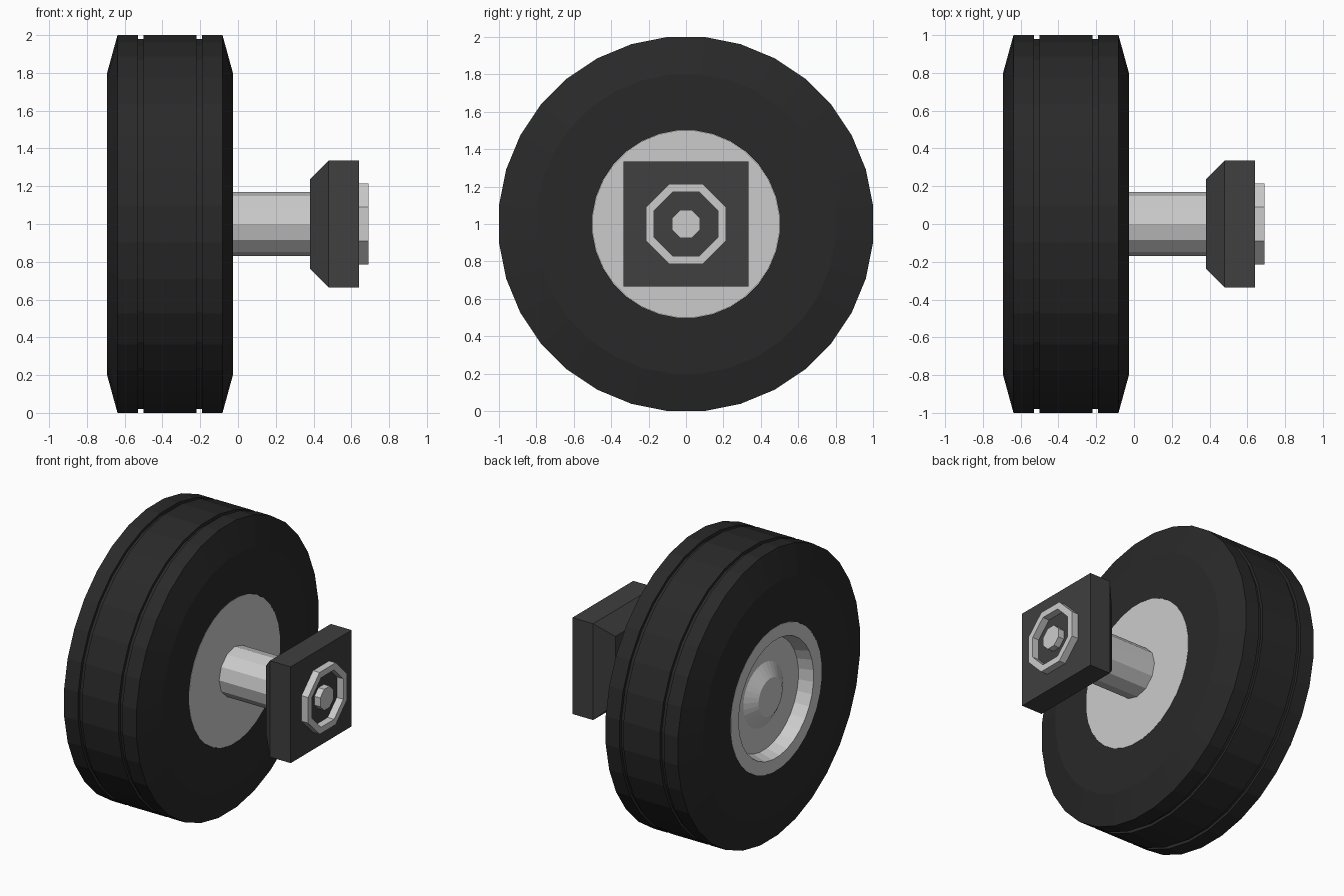
import bpy
import bmesh
from math import cos, sin, pi

if "Cube" in bpy.data.objects:
    bpy.data.objects.remove(bpy.data.objects["Cube"])


def material(name, v):
    m = bpy.data.materials.new(name)
    m.diffuse_color = (v, v, v, 1)
    m.use_nodes = True
    m.node_tree.nodes["Principled BSDF"].inputs["Base Color"].default_value = m.diffuse_color
    return m


rubber = material("rubber", 0.022)
dark = material("dark_metal", 0.05)


def finish(bm, name, mat=None):
    bmesh.ops.recalc_face_normals(bm, faces=bm.faces)
    me = bpy.data.meshes.new(name)
    bm.to_mesh(me)
    bm.free()
    ob = bpy.data.objects.new(name, me)
    bpy.context.collection.objects.link(ob)
    if mat:
        me.materials.append(mat)
    return ob


def lathe(name, profile, sides, mat=None, closed=False, flat_top=True):
    """Turn an (x, radius) profile around the wheel axis; ends are capped unless closed.
    With flat_top the radius is measured to the middle of each facet."""
    bm = bmesh.new()
    off, k = (pi / sides, 1 / cos(pi / sides)) if flat_top else (0, 1)
    rings = []
    for x, r in profile:
        rings.append([bm.verts.new((x, r * k * cos(off + 2 * pi * i / sides),
                                    1 + r * k * sin(off + 2 * pi * i / sides)))
                      for i in range(sides)])
    pairs = list(zip(rings, rings[1:]))
    if closed:
        pairs.append((rings[-1], rings[0]))
    else:
        bm.faces.new(rings[0])
        bm.faces.new(rings[-1])
    for a, b in pairs:
        for i in range(sides):
            j = (i + 1) % sides
            bm.faces.new((a[i], a[j], b[j], b[i]))
    return finish(bm, name, mat)


# tyre: half profile mirrored about its mid plane, with two tread grooves
MID = -0.36
half = [(0.333, 0.5), (0.333, 0.8), (0.278, 1.0), (0.17, 1.0),
        (0.17, 0.98), (0.14, 0.98), (0.14, 1.0)]
tyre = [(MID - d, r) for d, r in half] + [(MID + d, r) for d, r in reversed(half)]
lathe("tyre", tyre, 32, rubber, closed=True)

# rim: dished outer side with raised hub, flat inner side
lathe("rim", [(-0.65, 0.13), (-0.595, 0.22), (-0.595, 0.385), (-0.694, 0.41),
              (-0.694, 0.499), (-0.026, 0.499)], 32)

# axle
lathe("axle", [(-0.03, 0.17), (0.385, 0.17)], 12, flat_top=False)

# mounting block with chamfered wheel side
lathe("mount_block", [(0.38, 0.235), (0.48, 0.335), (0.64, 0.335)], 4, dark)

# octagonal collar and centre nut
lathe("collar", [(0.63, 0.172), (0.69, 0.172), (0.69, 0.215), (0.63, 0.215)], 8, closed=True)
lathe("centre_nut", [(0.63, 0.074), (0.685, 0.074)], 8)
